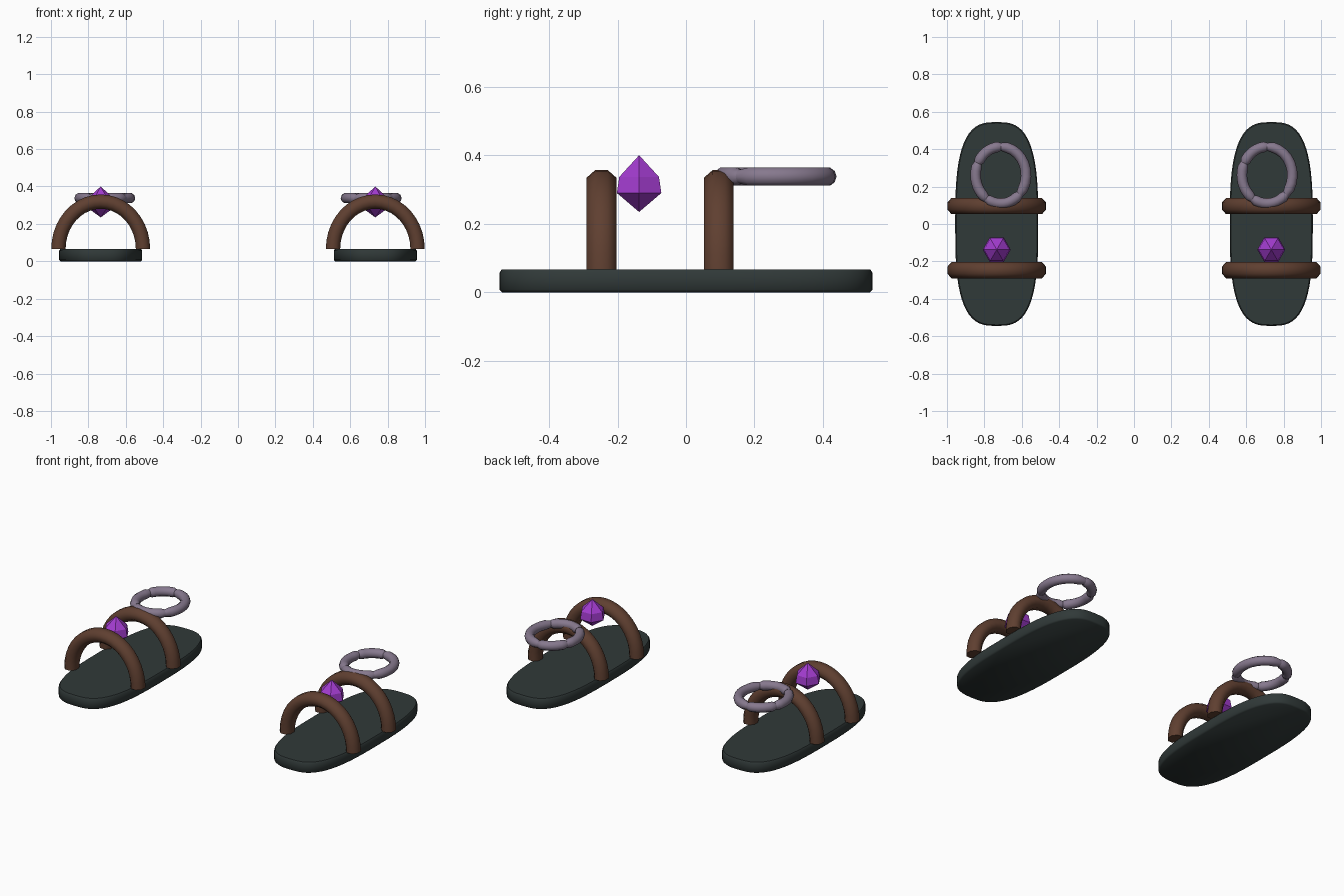
import bpy, bmesh, math
from math import sin, cos, pi, radians

if "Cube" in bpy.data.objects:
    bpy.data.objects.remove(bpy.data.objects["Cube"])


def material(name, rgb):
    m = bpy.data.materials.new(name)
    m.diffuse_color = (*rgb, 1)
    m.use_nodes = True
    m.node_tree.nodes["Principled BSDF"].inputs["Base Color"].default_value = m.diffuse_color
    return m


SOLE = material("charcoal", (0.030, 0.041, 0.040))
LEATHER = material("brown leather", (0.115, 0.050, 0.030))
METAL = material("mauve metal", (0.24, 0.19, 0.27))
CRYSTAL = material("violet crystal", (0.36, 0.045, 0.62))


def skin(name, rings, mat, loc, angle=None):
    """Join successive cross-section rings into a capped solid."""
    bm = bmesh.new()
    loops = [[bm.verts.new(p) for p in ring] for ring in rings]
    n = len(loops[0])
    for a, b in zip(loops, loops[1:]):
        for i in range(n):
            j = (i + 1) % n
            bm.faces.new((a[i], a[j], b[j], b[i]))
    bm.faces.new(loops[0][::-1])
    bm.faces.new(loops[-1])
    bmesh.ops.recalc_face_normals(bm, faces=bm.faces)
    me = bpy.data.meshes.new(name)
    bm.to_mesh(me)
    bm.free()
    me.materials.append(mat)
    ob = bpy.data.objects.new(name, me)
    ob.location = loc
    bpy.context.collection.objects.link(ob)
    if angle:
        bpy.ops.object.select_all(action='DESELECT')
        ob.select_set(True)
        bpy.context.view_layer.objects.active = ob
        bpy.ops.object.shade_smooth_by_angle(angle=radians(angle))
    return ob


def outline(rx, ry, z, n=64, power=3.0):
    """Rounded, nearly straight-sided footprint."""
    pts = []
    for i in range(n):
        c, s = cos(2 * pi * i / n), sin(2 * pi * i / n)
        pts.append((math.copysign(abs(c) ** (2 / power), c) * rx,
                    math.copysign(abs(s) ** (2 / power), s) * ry, z))
    return pts


def arch(segments=20, sides=8):
    """Half-hoop sections with an octagonal profile."""
    rings = []
    for k in range(segments + 1):
        t = pi * k / segments
        ring = []
        for i in range(sides):
            a = 2 * pi * (i + 0.5) / sides
            d = 0.0415 * cos(a)
            ring.append(((0.226 + d) * cos(t), 0.047 * sin(a), (0.253 + d) * sin(t)))
        rings.append(ring)
    return rings


def link(start, end, segments=10, sides=10):
    """Arc of a horizontal ring with tapered ends."""
    rings = []
    for k in range(segments + 1):
        t = radians(start + (end - start) * k / segments)
        r = 0.021 if k in (0, segments) else 0.028
        ring = []
        for i in range(sides):
            a = 2 * pi * i / sides
            ring.append(((0.135 + r * cos(a)) * cos(t),
                         (0.152 + r * cos(a)) * sin(t), r * sin(a)))
        rings.append(ring)
    return rings


def hexagon(r, z):
    return [(r * cos(pi * i / 3), r * sin(pi * i / 3), z) for i in range(6)]


for side, s in (("left", -1), ("right", 1)):
    x = s * 0.734
    # Foot bed
    skin(side + "_sole", [outline(0.214, 0.538, 0), outline(0.222, 0.545, 0.008),
                          outline(0.222, 0.545, 0.057), outline(0.216, 0.539, 0.066)],
         SOLE, (x, 0, 0), 50)
    # Straps over the foot
    for part, y in (("front_strap", -0.247), ("rear_strap", 0.096)):
        skin(f"{side}_{part}", arch(), LEATHER, (x, y, 0.066), 50)
    # Crystal behind the front strap
    skin(side + "_crystal", [hexagon(0.0005, -0.055), hexagon(0.075, 0),
                             hexagon(0.067, 0.047), hexagon(0.0005, 0.110)],
         CRYSTAL, (x, -0.137, 0.290))
    # Ankle ring made of arc links
    joints = (90, 155, 235, 318, 450)
    for i, (a, b) in enumerate(zip(joints, joints[1:])):
        skin(f"{side}_ankle_link_{i + 1}", link(a, b), METAL, (s * 0.712, 0.261, 0.338), 50)
